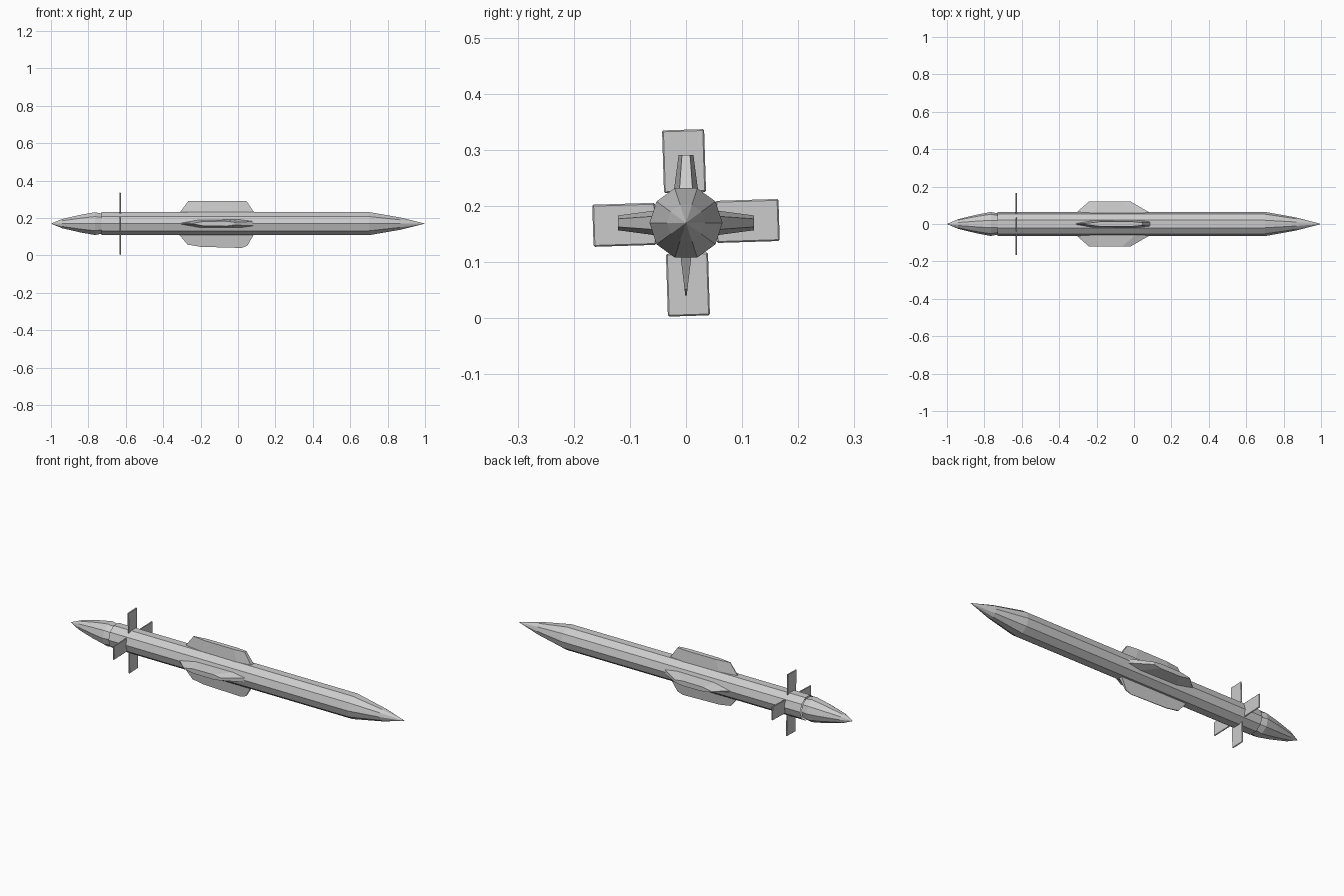
import bpy, bmesh, math
from mathutils import Matrix, Vector

cube = bpy.data.objects.get("Cube")
if cube:
    bpy.data.objects.remove(cube, do_unlink=True)

SIDES = 10
AXIS_Z = 0.17
RADIUS = 0.065

# One grey metal for the whole model
metal = bpy.data.materials.new("grey metal")
metal.use_nodes = True
grey = (0.6, 0.6, 0.6, 1)
metal.diffuse_color = grey
metal.node_tree.nodes["Principled BSDF"].inputs["Base Color"].default_value = grey


def finish(name, bm):
    mesh = bpy.data.meshes.new(name)
    bm.to_mesh(mesh)
    bm.free()
    mesh.materials.append(metal)
    obj = bpy.data.objects.new(name, mesh)
    obj.location.z = AXIS_Z
    bpy.context.collection.objects.link(obj)
    return obj


def bridge(bm, a, b):
    n = len(a)
    for i in range(n):
        bm.faces.new((a[i], a[(i + 1) % n], b[(i + 1) % n], b[i]))


def turned(name, profile, closed=True, inward=False):
    """Ten-sided body around the x axis from (x, radius) pairs."""
    bm = bmesh.new()
    rings = []
    for x, r in profile:
        ring = []
        for i in range(SIDES):
            a = math.tau * i / SIDES
            ring.append(bm.verts.new((x, r * math.cos(a), r * math.sin(a))))
        rings.append(ring)
    for a, b in zip(rings, rings[1:]):
        bridge(bm, a, b)
    if closed:
        bm.faces.new(rings[0])
        bm.faces.new(rings[-1])
    bmesh.ops.remove_doubles(bm, verts=bm.verts, dist=0.0001)
    bmesh.ops.recalc_face_normals(bm, faces=bm.faces)
    outward = sum(f.normal.dot(f.calc_center_median() * Vector((0, 1, 1)))
                  for f in bm.faces) > 0
    if outward == inward:
        bmesh.ops.reverse_faces(bm, faces=bm.faces)
    return finish(name, bm)


# Main tube with pointed nose, tail cone, and the hollow collar between them
turned("body", [(-0.65, RADIUS), (0.7, RADIUS), (0.87, 0.034), (1, 0)])
turned("tail_cone", [(-1, 0), (-0.94, 0.026), (-0.84, 0.05),
                     (-0.765, 0.064), (-0.73, 0.057)])
turned("collar", [(-0.73, RADIUS), (-0.65, RADIUS)], closed=False, inward=True)


def fin(name, angle, root, tip, reach, tip_scale):
    """Tapered fin: root and tip outlines joined, then turned about the axis."""
    bm = bmesh.new()
    rings = []
    for (x0, x1), height, k in ((root, 0.055, 1), (tip, reach, tip_scale)):
        span = x1 - x0
        half = [(0.0, 0.003), (0.25, 0.02), (0.8, 0.022), (1.0, 0.012)]
        outline = [(u, t) for u, t in half] + [(u, -t) for u, t in reversed(half)]
        rings.append([bm.verts.new((x0 + u * span, t * k, height))
                      for u, t in outline])
    bridge(bm, *rings)
    bm.faces.new(rings[0])
    bm.faces.new(rings[1])
    bmesh.ops.recalc_face_normals(bm, faces=bm.faces)
    bm.transform(Matrix.Rotation(math.radians(angle), 4, "X"))
    return finish(name, bm)


# Four fins around the middle; the lower one narrows to an edge
fin("top_fin", 0, (-0.315, 0.09), (-0.265, 0.045), 0.121, 0.6)
fin("back_fin", -90, (-0.315, 0.095), (-0.24, -0.02), 0.121, 0.6)
fin("front_fin", 90, (-0.315, 0.095), (-0.24, -0.02), 0.121, 0.6)

# Lower fin has a rounded outline
bm = bmesh.new()
outline = [(-0.315, 0.058), (-0.27, 0.112), (-0.2, 0.124),
           (0.02, 0.13), (0.05, 0.118), (0.085, 0.058)]
rings = []
for side in (-1, 1):
    rings.append([bm.verts.new((x, side * 0.12 * (0.14 - d), -d))
                  for x, d in outline])
bridge(bm, *rings)
for ring in rings:
    bm.faces.new(ring)
bmesh.ops.recalc_face_normals(bm, faces=bm.faces)
finish("bottom_fin", bm)

# Four thin tail blades, slightly rolled about the axis
for i, name in enumerate(("top", "front", "bottom", "back")):
    bm = bmesh.new()
    bmesh.ops.create_cube(bm, size=1)
    bm.transform(Matrix.Translation((-0.63, 0, 0.11))
                 @ Matrix.Diagonal((0.007, 0.075, 0.112, 1)))
    bm.transform(Matrix.Rotation(math.radians(90 * i + 1.8), 4, "X"))
    blade = finish(name + "_blade", bm)
    bevel = blade.modifiers.new("soft edges", "BEVEL")
    bevel.width = 0.0025
    bevel.segments = 1
